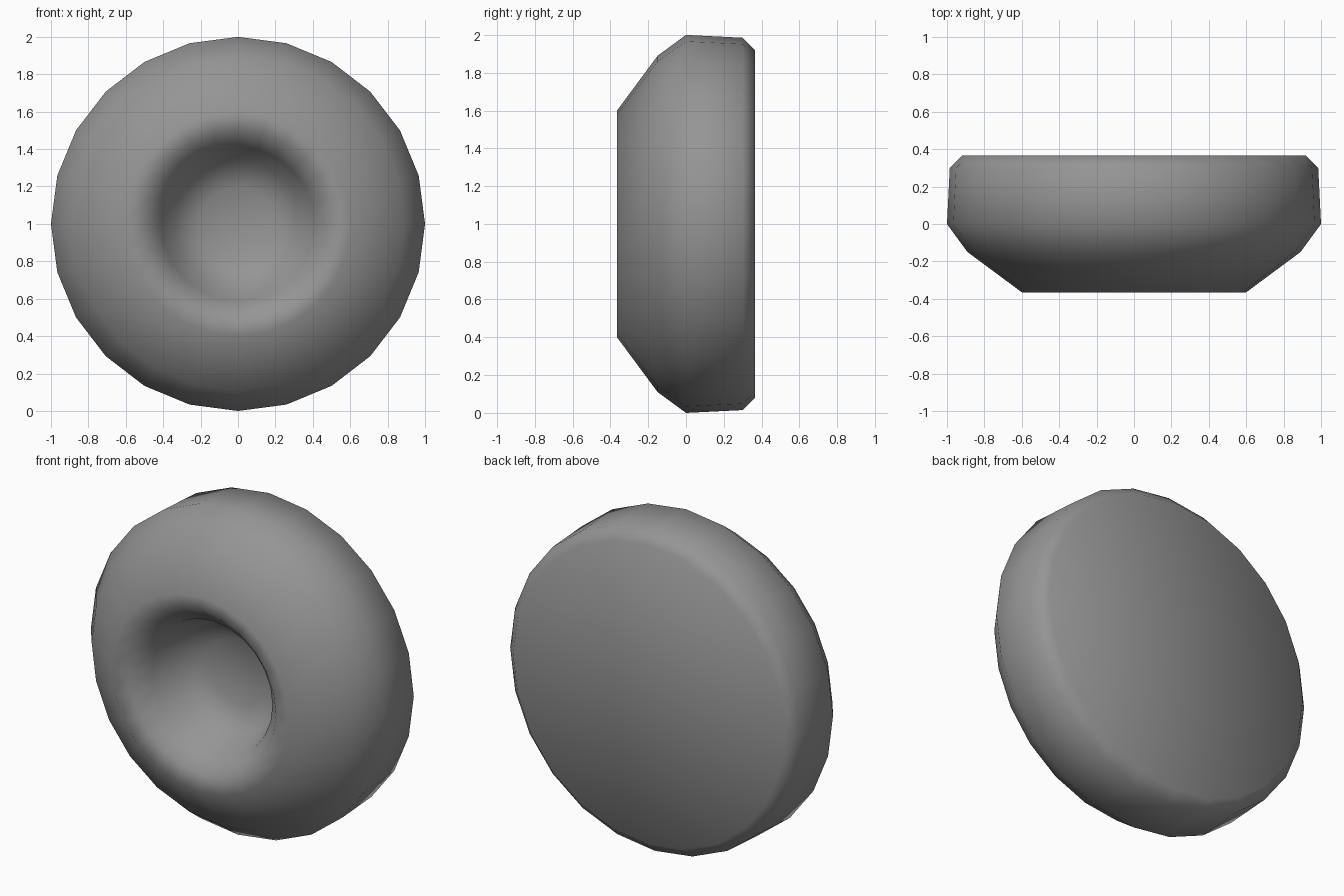
import bpy, bmesh, math
from mathutils import Vector

cube = bpy.data.objects.get("Cube")
if cube:
    bpy.data.objects.remove(cube, do_unlink=True)

SIDES = 24
CENTRE = Vector((0, 0, 1))

# Half section as (radius, y): back centre, rim, front lip, then the recess
PROFILE = [
    (0, 0.36), (0.92, 0.365), (0.985, 0.3), (1.0, 0.0), (0.89, -0.15),
    (0.6, -0.365), (0.5, -0.345), (0.41, -0.25), (0.34, -0.06),
    (0.2, 0.0), (0, 0.02),
]

# Plain grey surface
grey = bpy.data.materials.new("grey")
grey.use_nodes = True
colour = (0.3, 0.3, 0.3, 1)
grey.diffuse_color = colour
bsdf = next(n for n in grey.node_tree.nodes if n.type == 'BSDF_PRINCIPLED')
bsdf.inputs["Base Color"].default_value = colour
bsdf.inputs["Roughness"].default_value = 0.8

# Rounded disc with a recessed front, turned about its front-to-back axis
bm = bmesh.new()
verts = [bm.verts.new(CENTRE + Vector((0, y, r))) for r, y in PROFILE]
edges = [bm.edges.new(pair) for pair in zip(verts, verts[1:])]
bmesh.ops.spin(bm, geom=verts + edges, cent=CENTRE, axis=(0, 1, 0),
               angle=math.tau, steps=SIDES, use_duplicate=False)
bmesh.ops.remove_doubles(bm, verts=bm.verts[:], dist=0.0005)
bmesh.ops.recalc_face_normals(bm, faces=bm.faces[:])
for face in bm.faces:
    face.smooth = True

mesh = bpy.data.meshes.new("recessed_disc")
bm.to_mesh(mesh)
bm.free()
mesh.materials.append(grey)
disc = bpy.data.objects.new("recessed_disc", mesh)
bpy.context.collection.objects.link(disc)
